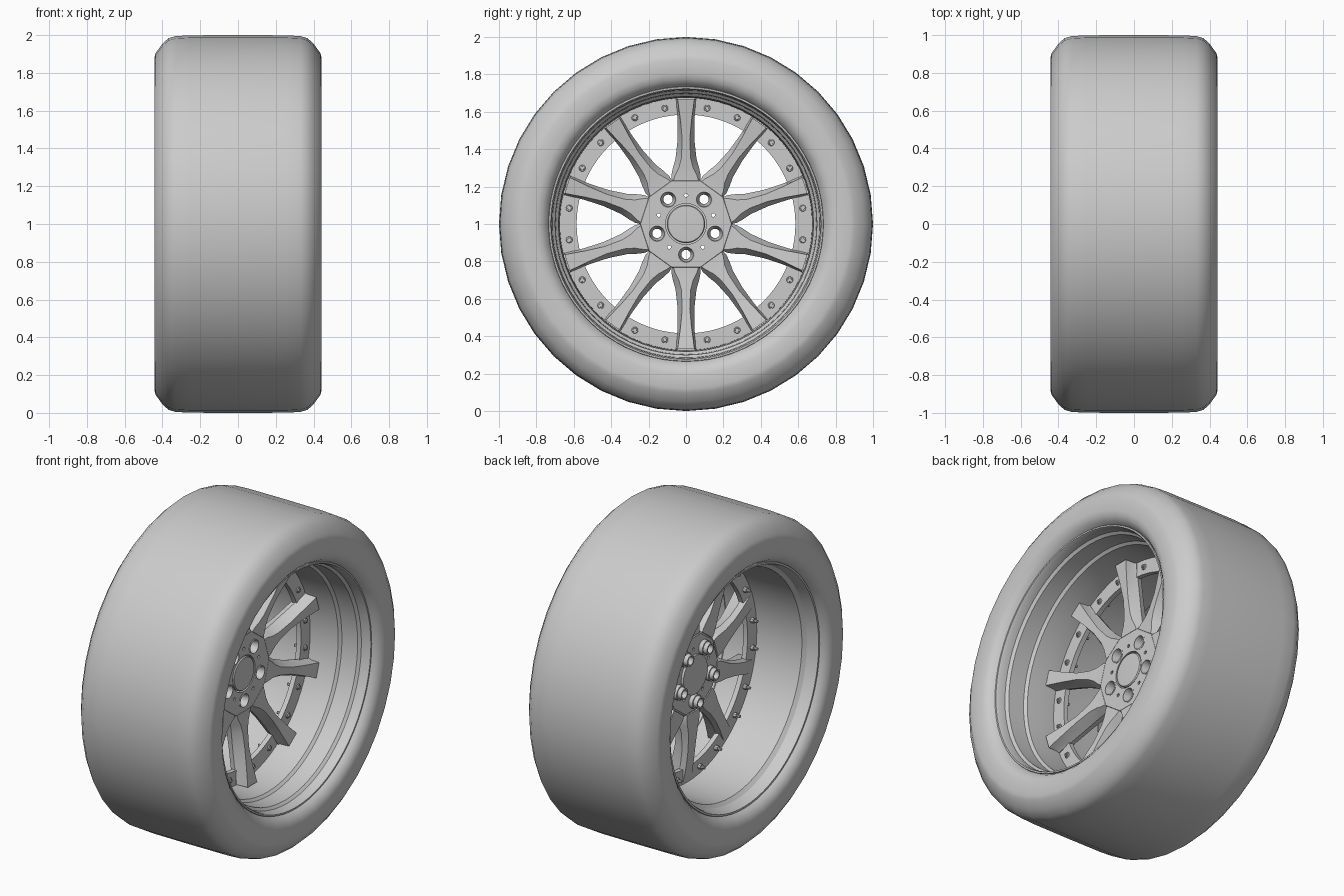
import bpy, bmesh
from math import sin, cos, pi, radians

if "Cube" in bpy.data.objects:
    bpy.data.objects.remove(bpy.data.objects["Cube"])

CZ = 1.0  # height of the wheel axis, which runs along x


def polar(r, deg):
    a = radians(deg)
    return r * cos(a), r * sin(a)


def lathe(bm, profile, n, y=0.0, z=0.0, closed=False, phase=0.0):
    """Turn an (x, radius) profile round an axis parallel to x."""
    rings = []
    for x, r in profile:
        rings.append([bm.verts.new((x, y + r * cos(2 * pi * i / n + phase),
                                    z + r * sin(2 * pi * i / n + phase))) for i in range(n)])
    pairs = list(zip(rings, rings[1:]))
    if closed:
        pairs.append((rings[-1], rings[0]))
    else:
        bm.faces.new(rings[0])
        bm.faces.new(rings[-1])
    for a, b in pairs:
        for i in range(n):
            j = (i + 1) % n
            bm.faces.new((a[i], a[j], b[j], b[i]))


def finish(bm, name, angle=35):
    bmesh.ops.recalc_face_normals(bm, faces=bm.faces)
    me = bpy.data.meshes.new(name)
    bm.to_mesh(me)
    bm.free()
    ob = bpy.data.objects.new(name, me)
    ob.location.z = CZ
    bpy.context.collection.objects.link(ob)
    bpy.ops.object.select_all(action='DESELECT')
    ob.select_set(True)
    bpy.context.view_layer.objects.active = ob
    if angle:
        bpy.ops.object.shade_smooth_by_angle(angle=radians(angle))
    return ob


# Tyre: flat sidewalls, chamfered shoulders and a nearly flat tread, mirrored across x
half = [(0.365, 0.725), (0.39, 0.735), (0.415, 0.752), (0.434, 0.775), (0.442, 0.805), (0.443, 0.88),
        (0.436, 0.905), (0.402, 0.952), (0.368, 0.984), (0.33, 0.995), (0.25, 0.999)]
bm = bmesh.new()
lathe(bm, half + [(0, 1.0)] + [(-x, r) for x, r in reversed(half)], 40, closed=True)
finish(bm, "tyre", 45)

# Rim: stepped lips and a deep barrel
bm = bmesh.new()
lathe(bm, [(0.385, 0.737), (0.398, 0.733), (0.398, 0.724), (0.385, 0.718), (0.34, 0.715),
           (0.325, 0.70), (0.22, 0.697), (0.205, 0.682), (0.12, 0.676), (0.0, 0.674), (-0.05, 0.678),
           (-0.22, 0.682), (-0.31, 0.685), (-0.33, 0.705), (-0.38, 0.715), (-0.398, 0.722),
           (-0.398, 0.733), (-0.385, 0.737), (-0.355, 0.735), (-0.335, 0.718), (0.335, 0.722),
           (0.355, 0.735)], 72, closed=True)
finish(bm, "rim_barrel", 30)

# Mounting flange inside the barrel
bm = bmesh.new()
lathe(bm, [(0.02, 0.585), (0.02, 0.68), (-0.01, 0.68), (-0.01, 0.585)], 80, closed=True)
finish(bm, "mounting_flange")

# Twenty flange bolts, two in every gap between spokes
bm = bmesh.new()
for k in range(10):
    for off in (-7.7, 7.7):
        y, z = polar(0.63, 36 * k + off)
        lathe(bm, [(0.02, 0.018), (0.026, 0.016), (0.026, 0.011), (0.034, 0.010), (0.034, 0.005), (0.029, 0.005)],
              10, y, z)
        lathe(bm, [(-0.01, 0.016), (-0.03, 0.016), (-0.03, 0.009), (-0.05, 0.009)], 8, y, z)
finish(bm, "flange_bolts")

# Ten spokes: radius, body half width, ridge half width, back x, shoulder x, front x
stations = [(0.233, 0.0757, 0.072, -0.050, 0.034, 0.040),
            (0.260, 0.078, 0.058, -0.050, 0.022, 0.041),
            (0.300, 0.070, 0.038, -0.050, 0.010, 0.045),
            (0.350, 0.056, 0.025, -0.048, 0.005, 0.050),
            (0.450, 0.045, 0.020, -0.040, 0.006, 0.061),
            (0.550, 0.045, 0.029, -0.028, 0.018, 0.077),
            (0.630, 0.050, 0.040, -0.015, 0.034, 0.092),
            (0.668, 0.053, 0.045, -0.008, 0.040, 0.098)]
bm = bmesh.new()
for k in range(10):
    cy, cz = polar(1, 18 + 36 * k)
    rings = []
    for r, wb, wt, xb, xs, xf in stations:
        sec = [(wb * 0.8, xb), (wb, xs - 0.012), (wb * 0.9, xs), (min(wt, wb * 0.88), xf)]
        sec += [(-w, x) for w, x in reversed(sec)]
        rings.append([bm.verts.new((x, r * cy - w * cz, r * cz + w * cy)) for w, x in sec])
    bm.faces.new(rings[0])
    bm.faces.new(rings[-1])
    for a, b in zip(rings, rings[1:]):
        for i in range(8):
            j = (i + 1) % 8
            bm.faces.new((a[i], a[j], b[j], b[i]))
finish(bm, "spokes", 22)

# Hub: ten-sided plate with corners in the gaps between spokes
bm = bmesh.new()
lathe(bm, [(-0.05, 0.235), (-0.04, 0.246), (0.034, 0.246), (0.04, 0.243)], 10)
hub = finish(bm, "hub", 0)

# Cutter for the lug holes, pin holes and centre bore
bm = bmesh.new()
lathe(bm, [(-0.2, 0.109), (0.2, 0.109)], 40)
for k in range(5):
    lathe(bm, [(-0.2, 0.043), (0.2, 0.043)], 24, *polar(0.163, -90 + 72 * k))
    lathe(bm, [(-0.2, 0.010), (0.2, 0.010)], 10, *polar(0.153, 90 + 72 * k))
cutter = finish(bm, "hub_cutter", 0)
cutter.hide_render = True
mod = hub.modifiers.new("holes", 'BOOLEAN')
mod.object = cutter
mod.operation = 'DIFFERENCE'
mod.solver = 'EXACT'
bpy.context.view_layer.objects.active = hub
bpy.ops.object.modifier_apply(modifier="holes")
bpy.data.objects.remove(cutter)
bpy.ops.object.select_all(action='DESELECT')
hub.select_set(True)
bpy.ops.object.shade_smooth_by_angle(angle=radians(30))

# Lug sleeves running through the hub and out of the back
bm = bmesh.new()
for k in range(5):
    lathe(bm, [(0.043, 0.046), (0.046, 0.040), (0.02, 0.034), (-0.02, 0.025), (-0.10, 0.025),
               (-0.10, 0.034), (-0.075, 0.036), (-0.075, 0.044), (0.038, 0.044)],
          24, *polar(0.163, -90 + 72 * k), closed=True)
finish(bm, "lug_sleeves")

# Centre cap with a backing collar
bm = bmesh.new()
lathe(bm, [(-0.065, 0.095), (-0.065, 0.118), (-0.045, 0.118), (-0.045, 0.102), (0.036, 0.102),
           (0.042, 0.097), (0.044, 0.06)], 40)
finish(bm, "centre_cap")
